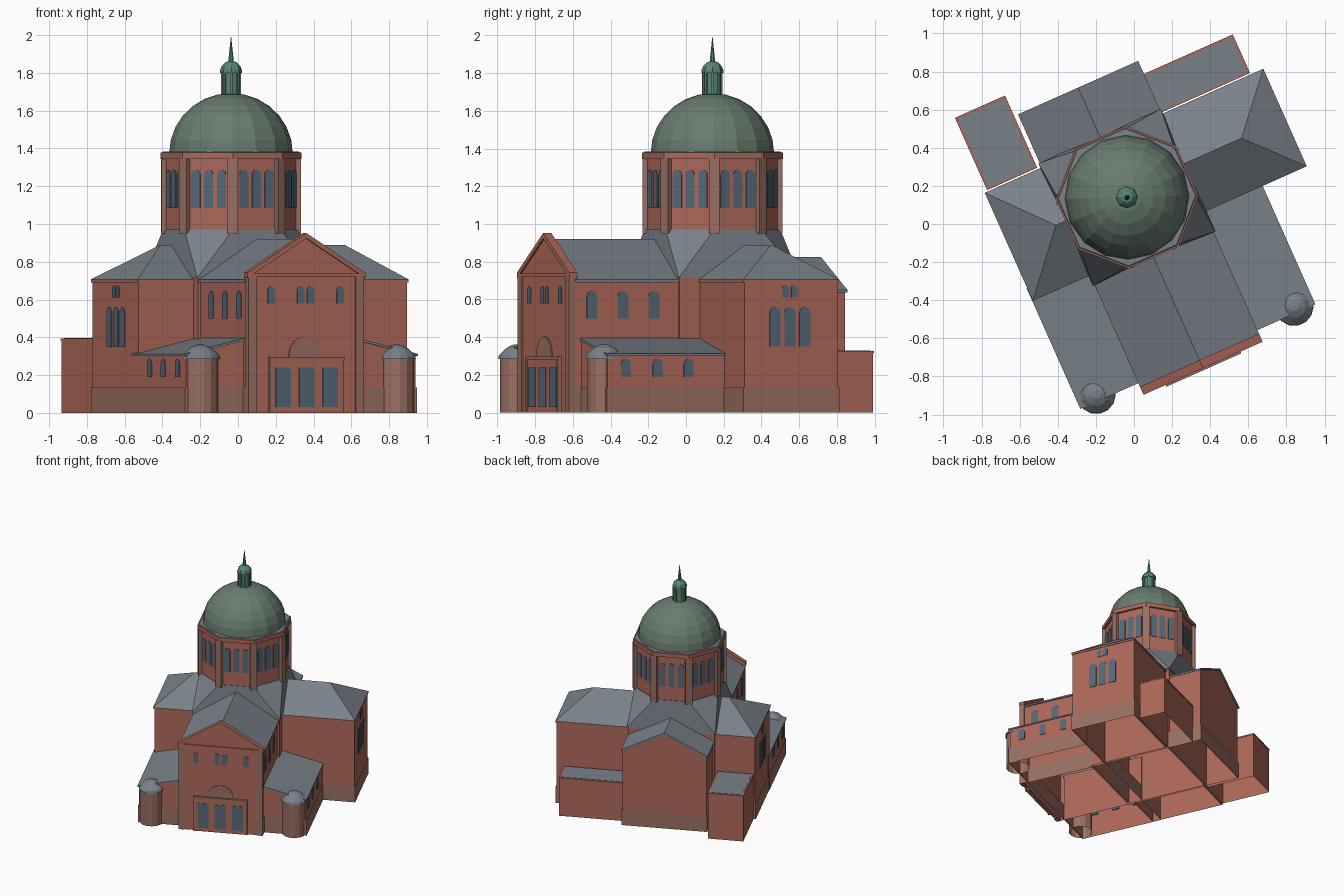
import bpy, bmesh
from math import sin, cos, pi, radians
from mathutils import Matrix, Vector

if "Cube" in bpy.data.objects:
    bpy.data.objects.remove(bpy.data.objects["Cube"])

# The whole church is built around the dome axis, then turned 24 degrees
PLACE = Matrix.Translation((-0.037, 0.14, 0)) @ Matrix.Rotation(radians(24), 4, 'Z')


def material(name, r, g, b):
    m = bpy.data.materials.new(name)
    m.diffuse_color = (r, g, b, 1)
    m.use_nodes = True
    m.node_tree.nodes["Principled BSDF"].inputs["Base Color"].default_value = m.diffuse_color
    return m


BRICK = material("brick", 0.42, 0.14, 0.10)
STONE = material("stone", 0.32, 0.16, 0.12)
SLATE = material("slate", 0.19, 0.22, 0.25)
GLASS = material("glass", 0.09, 0.14, 0.19)
DOME = material("dome_green", 0.14, 0.20, 0.155)
COPPER = material("copper", 0.10, 0.24, 0.17)


def finish(name, bm, mat):
    bmesh.ops.recalc_face_normals(bm, faces=bm.faces)
    me = bpy.data.meshes.new(name)
    bm.to_mesh(me)
    bm.free()
    me.materials.append(mat)
    ob = bpy.data.objects.new(name, me)
    bpy.context.collection.objects.link(ob)
    ob.matrix_world = PLACE
    return ob


def point(ang, d, s, z):
    """d outward along the angle, s sideways, z up."""
    a = radians(ang)
    return Vector((cos(a) * d - sin(a) * s, sin(a) * d + cos(a) * s, z))


def prisms(name, parts, mat, hollow=False):
    """parts: (angle, d0, d1, profile of (s, z)); hollow drops level faces."""
    bm = bmesh.new()
    for ang, d0, d1, prof in parts:
        a, b = [[bm.verts.new(point(ang, d, s, z)) for s, z in prof] for d in (d0, d1)]
        bm.faces.new(a)
        bm.faces.new(b[::-1])
        for i in range(len(prof)):
            j = (i + 1) % len(prof)
            bm.faces.new((a[i], b[i], b[j], a[j]))
    if hollow:
        bm.normal_update()
        flat = [f for f in bm.faces if abs(f.normal.z) > 0.95]
        bmesh.ops.delete(bm, geom=flat, context='FACES_ONLY')
    return finish(name, bm, mat)


def hull(name, pts, mat):
    bm = bmesh.new()
    for p in pts:
        bm.verts.new(p)
    bmesh.ops.convex_hull(bm, input=bm.verts)
    bmesh.ops.dissolve_limit(bm, angle_limit=0.01, verts=bm.verts, edges=bm.edges)
    return finish(name, bm, mat)


def lathe(name, prof, n, mat, x=0, y=0, phase=0):
    bm = bmesh.new()
    rings = [[bm.verts.new((x + r * cos(phase + 2 * pi * i / n), y + r * sin(phase + 2 * pi * i / n), z))
              for i in range(n)] for r, z in prof]
    for lo, hi in zip(rings, rings[1:]):
        for i in range(n):
            j = (i + 1) % n
            bm.faces.new((lo[i], lo[j], hi[j], hi[i]))
    bmesh.ops.remove_doubles(bm, verts=bm.verts, dist=1e-5)
    return finish(name, bm, mat)


def rect(s0, s1, z0, z1):
    return [(s0, z0), (s1, z0), (s1, z1), (s0, z1)]


def gable(w, z0, eave, ridge):
    return [(-w, z0), (w, z0), (w, eave), (0, ridge), (-w, eave)]


def chevron(w, eave, ridge, t):
    return [(-w, eave - t), (0, ridge - t), (w, eave - t), (w, eave), (0, ridge), (-w, eave)]


def arch(c, w, z0, z1, n=8):
    r = w / 2
    return [(c - r, z0), (c + r, z0)] + [
        (c + r * cos(pi * i / n), z1 - r + r * sin(pi * i / n)) for i in range(n + 1)]


def windows(name, ang, d, centres, w, z0, z1):
    return prisms(name, [(ang, d - 0.01, d + 0.004, arch(c, w, z0, z1)) for c in centres], GLASS)


F, R, B, L = -90, 0, 90, 180

# Main walls
prisms("nave_walls", [(F, 0.33, 0.945, gable(0.33, 0, 0.695, 0.90))], BRICK, True)
prisms("chancel_walls", [(B, 0.33, 0.62, gable(0.335, 0, 0.64, 0.81))], BRICK, True)
prisms("crossing_walls", [(R, -0.345, 0.345, rect(-0.345, 0.345, 0, 0.715))], BRICK, True)
prisms("right_transept_walls", [(R, 0.33, 0.92, rect(-0.225, 0.317, 0, 0.70))], BRICK, True)
prisms("left_transept_walls", [(L, 0.33, 0.662, rect(-0.317, 0.285, 0, 0.70))], BRICK, True)
for side, name in ((1, "right"), (-1, "left")):
    prof = [(side * 0.32, 0), (side * 0.665, 0), (side * 0.665, 0.305), (side * 0.32, 0.385)]
    roof = [(side * 0.32, 0.385), (side * 0.675, 0.302), (side * 0.675, 0.313), (side * 0.32, 0.398)]
    prisms(name + "_aisle_walls", [(F, 0.22, 0.905, prof)], BRICK, True)
    prisms(name + "_aisle_roof", [(F, 0.22, 0.915, roof)], SLATE)

# Stone plinth around the foot
prisms("plinth", [
    (F, 0.33, 0.95, rect(-0.336, 0.336, 0, 0.135)),
    (F, 0.22, 0.911, rect(-0.672, 0.672, 0, 0.135)),
    (B, 0.33, 0.627, rect(-0.341, 0.341, 0, 0.135)),
    (R, 0.33, 0.927, rect(-0.232, 0.323, 0, 0.135)),
    (L, 0.33, 0.669, rect(-0.323, 0.292, 0, 0.135))], STONE, True)

# Roofs
prisms("nave_roof", [(F, 0.3, 0.945, chevron(0.342, 0.705, 0.92, 0.014))], SLATE)
prisms("chancel_roof", [(B, 0.3, 0.63, chevron(0.345, 0.65, 0.825, 0.014))], SLATE)
for name, ang, s0, s1, end, hip, mid in (
        ("right", R, -0.235, 0.325, 0.928, 0.675, 0.039),
        ("left", L, -0.325, 0.295, 0.672, 0.40, -0.018)):
    prisms(name + "_transept_cornice", [(ang, 0.33, end - 0.003, rect(s0 + 0.003, s1 - 0.003, 0.69, 0.705))], BRICK)
    eave = [point(ang, d, s, 0.705) for d in (0.3, end) for s in (s0, s1)]
    hull(name + "_transept_roof", eave + [point(ang, d, mid, 0.89) for d in (0.3, hip)], SLATE)
octagon = [point(22.5 + 45 * k, 0.36, 0, 0.97) for k in range(8)]
hull("crossing_roof", octagon + [Vector((x, y, 0.715)) for x in (-0.352, 0.352) for y in (-0.352, 0.352)], SLATE)

# Front gable with cornices and corner pilasters
prisms("front_gable", [(F, 0.94, 0.972, gable(0.33, 0, 0.725, 0.935))], BRICK, True)
prisms("gable_cornice", [(F, 0.94, 0.982, rect(-0.34, 0.34, 0.72, 0.737)),
                         (F, 0.935, 0.982, chevron(0.342, 0.742, 0.952, 0.028))], BRICK)
prisms("front_pilasters", [(F, 0.94, 0.98, rect(s - 0.024, s + 0.024, 0, 0.72)) for s in (-0.311, 0.311)], STONE)

# Entrance
prisms("portal", [(F, 0.95, 0.985, rect(-0.205, 0.205, 0, 0.285))], BRICK)
prisms("portal_frame", [(F, 0.95, 0.992, rect(-0.215, 0.215, 0.28, 0.297)),
                        (F, 0.95, 0.99, rect(-0.215, -0.195, 0, 0.28)),
                        (F, 0.95, 0.99, rect(0.195, 0.215, 0, 0.28))], STONE)
prisms("doors", [(F, 0.97, 0.989, rect(c - 0.044, c + 0.044, 0.03, 0.24)) for c in (-0.137, 0, 0.137)], GLASS)
prisms("tympanum", [(F, 0.96, 0.978, arch(0, 0.2, 0.295, 0.405))], STONE)

# Windows
windows("front_windows", F, 0.972, (-0.2, -0.029, 0.029, 0.2), 0.042, 0.58, 0.67)
clerestory = (-0.847, -0.666, -0.486)
aisle = (-0.80, -0.615, -0.435)
for name, ang, sg, end, mid in (("right", R, 1, 0.92, 0.039), ("left", L, -1, 0.662, -0.01)):
    windows(name + "_clerestory_windows", ang, 0.33, [sg * v for v in clerestory], 0.06, 0.50, 0.645)
    windows(name + "_aisle_windows", ang, 0.665, [sg * v for v in aisle], 0.055, 0.19, 0.285)
    windows(name + "_transept_windows", ang, end, [mid + k * 0.086 for k in (-1, 0, 1)], 0.063, 0.35, 0.56)
    windows(name + "_transept_upper_windows", ang, end, (mid - 0.025, mid + 0.025), 0.036, 0.61, 0.675)

# Corner turrets
for side, name in ((1, "right"), (-1, "left")):
    lathe(name + "_turret", [(0.093, 0), (0.093, 0.29)], 14, STONE, side * 0.568, -0.88)
    lathe(name + "_turret_roof", [(0, 0.285), (0.102, 0.285), (0.098, 0.305), (0.06, 0.342), (0.025, 0.36), (0, 0.362)],
          14, SLATE, side * 0.568, -0.88)

# Low flat-roofed rear annexes
for name, x0, x1, y1, h in (("left", -0.652, -0.37, 0.745, 0.39), ("right", 0.33, 0.852, 0.552, 0.325)):
    prisms(name + "_annex", [(B, 0.335, y1, rect(-x1, -x0, 0, h))], BRICK, True)
    prisms(name + "_annex_coping", [(B, 0.333, y1 + 0.003, rect(-x1 - 0.003, -x0 + 0.003, h - 0.008, h + 0.003))], BRICK)
    prisms(name + "_annex_roof", [(B, 0.343, y1 - 0.01, rect(-x1 + 0.01, -x0 - 0.01, h, h + 0.006))], SLATE)

# Octagonal drum
P8 = pi / 8
lathe("drum", [(0.355, 0.95), (0.355, 1.36)], 8, BRICK, phase=P8)
prisms("drum_pilasters", [(22.5 + 45 * k, 0.33, 0.37, rect(-0.027, 0.027, 0.95, 1.35)) for k in range(8)], STONE)
prisms("drum_windows", [(45 * k, 0.318, 0.333, arch(c, 0.05, 1.085, 1.287))
                        for k in range(8) for c in (-0.073, 0, 0.073)], GLASS)
lathe("drum_cornice", [(0.34, 1.345), (0.374, 1.345), (0.374, 1.378), (0.33, 1.378)], 8, BRICK, phase=P8)
lathe("drum_cap", [(0.366, 1.376), (0.36, 1.383), (0.28, 1.388)], 8, SLATE, phase=P8)

# Dome, lantern and spire
lathe("dome", [(0.327 * cos(pi * i / 14), 1.375 + 0.318 * sin(pi * i / 14)) for i in range(8)], 16, DOME)
lathe("lantern", [(0.048, 1.67), (0.048, 1.805)], 8, COPPER, phase=P8)
prisms("lantern_posts", [(22.5 + 45 * k, 0.03, 0.054, rect(-0.007, 0.007, 1.68, 1.805)) for k in range(8)], COPPER)
lathe("lantern_cap", [(0, 1.80), (0.058, 1.80), (0.058, 1.815), (0.05, 1.835), (0.03, 1.856), (0, 1.865)], 8, COPPER, phase=P8)
lathe("spire", [(0.014, 1.855), (0.014, 1.875), (0, 2.0)], 8, COPPER)
